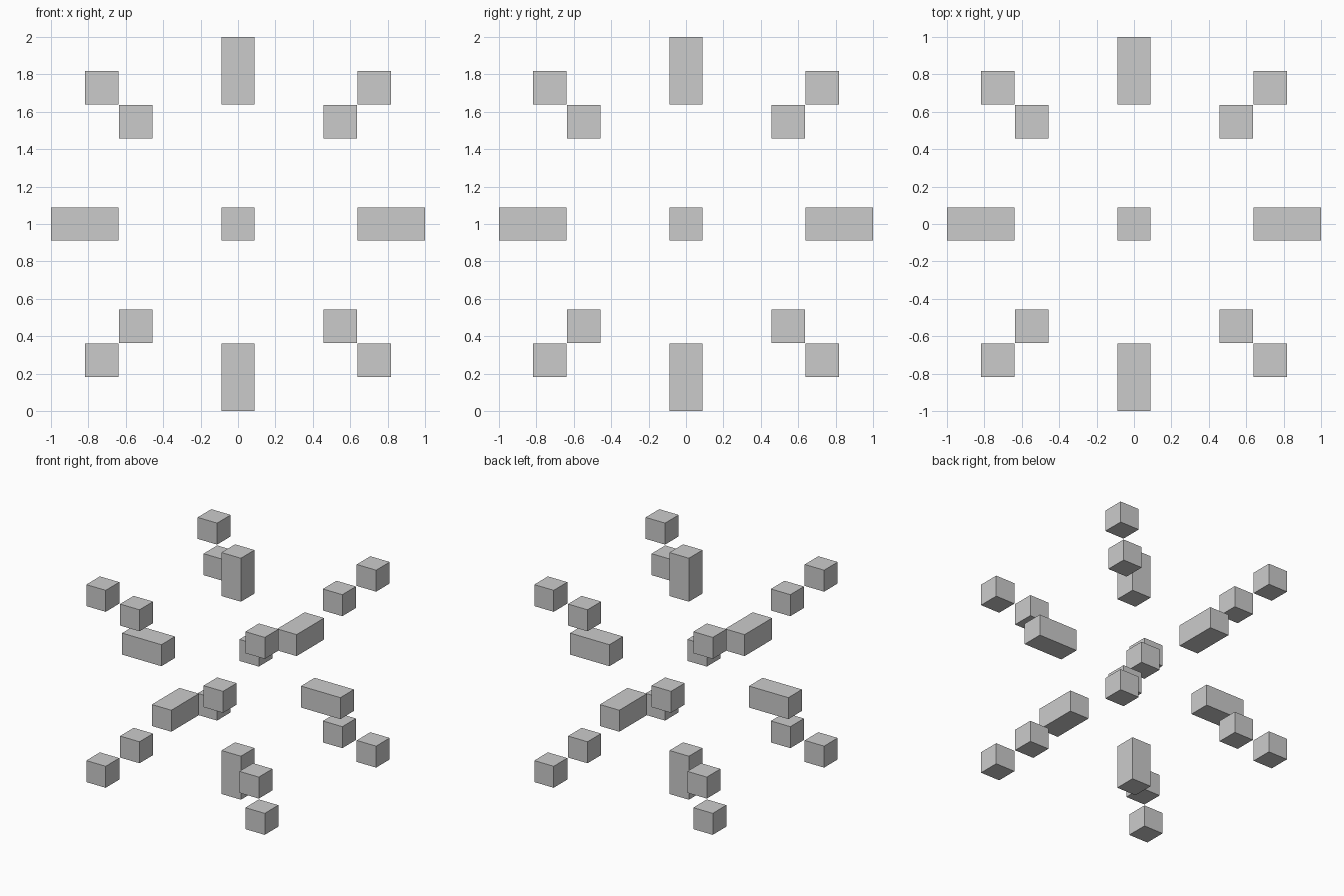
import bpy
from itertools import product
from mathutils import Vector

if "Cube" in bpy.data.objects:
    bpy.data.objects.remove(bpy.data.objects["Cube"])

SIZE = 0.178            # cube edge
PITCH = 0.1822          # spacing of the cube lattice
CENTRE = Vector((0, 0, 1))


def box(name, loc, dims):
    bpy.ops.mesh.primitive_cube_add(size=1, location=CENTRE + Vector(loc))
    ob = bpy.context.object
    ob.name = name
    ob.scale = dims
    bpy.ops.object.transform_apply(location=False, rotation=False, scale=True)
    return ob


# Six two-cube-long bars along the main axes
for axis, label in enumerate("xyz"):
    for sign in (-1, 1):
        loc = [0, 0, 0]
        dims = [SIZE] * 3
        loc[axis] = sign * 4.5 * PITCH
        dims[axis] = SIZE + PITCH
        box(f"axis_bar_{label}", loc, dims)

# Pairs of cubes stepping out along the eight corner diagonals
for signs in product((-1, 1), repeat=3):
    for step, label in ((3, "inner"), (4, "outer")):
        box(f"{label}_corner_cube", Vector(signs) * step * PITCH, [SIZE] * 3)
